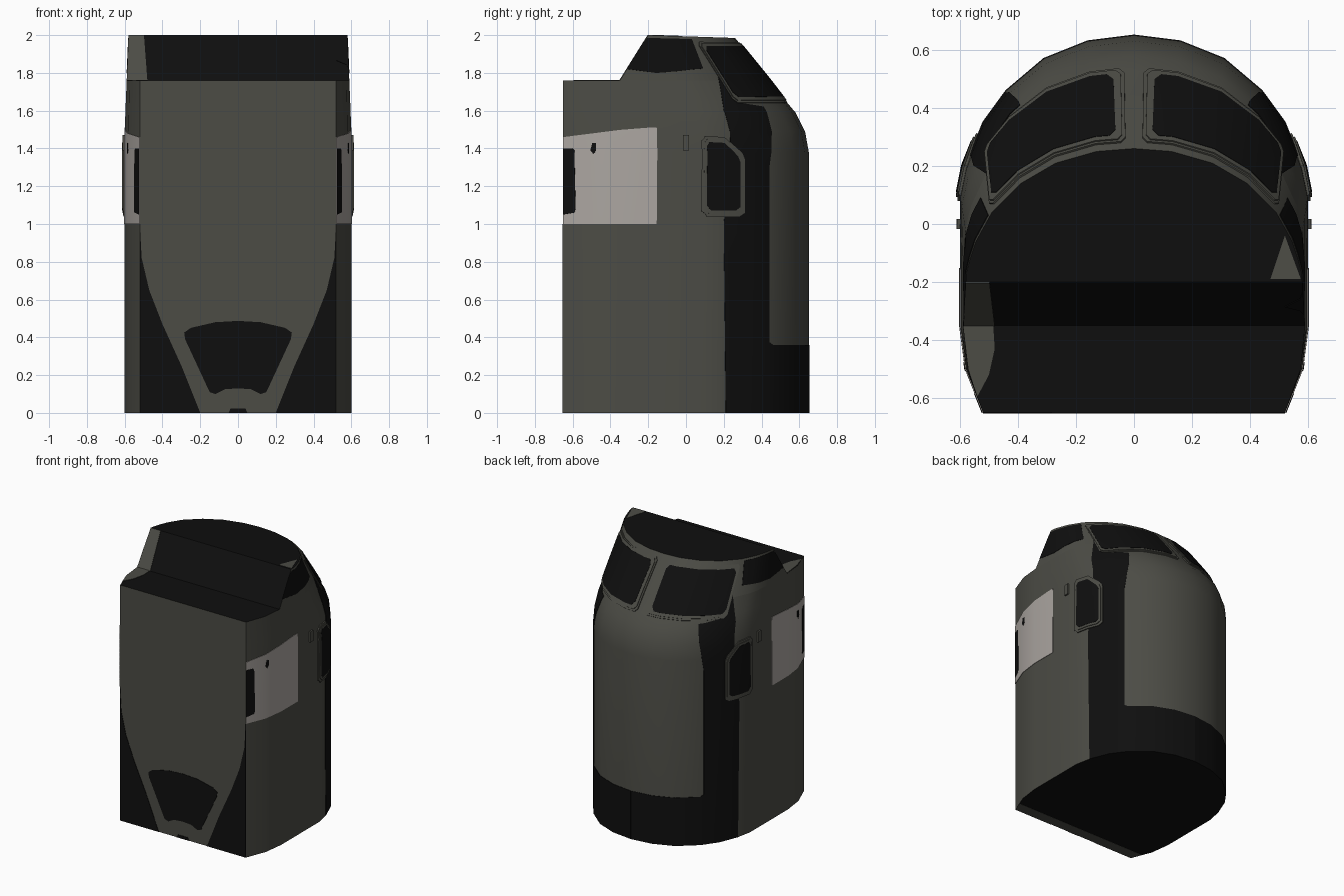
import bpy, bmesh, math
from mathutils import Vector

if "Cube" in bpy.data.objects:
    bpy.data.objects.remove(bpy.data.objects["Cube"])

def material(name, c):
    m = bpy.data.materials.new(name)
    m.diffuse_color = (*c, 1)
    m.use_nodes = True
    m.node_tree.nodes["Principled BSDF"].inputs["Base Color"].default_value = m.diffuse_color
    return m

OLIVE = material("olive_grey", (.072, .072, .060))
BLACK = material("black", (.0046, .0046, .0046))
LIGHT = material("light_grey", (.41, .38, .355))

# Half plan of the cab, from nose centre to front corner: wall and roof outlines
WALL = [(0, .65), (.16, .63), (.31, .57), (.44, .46), (.52, .35), (.58, .2),
        (.6, .1), (.6, -.1), (.6, -.35), (.58, -.5), (.52, -.65)]
ROOF = [(0, .26), (.13, .25), (.27, .21), (.39, .14), (.49, .04), (.545, -.06),
        (.565, -.12), (.578, -.17), (.58, -.35), (.57, -.5), (.52, -.65)]
# Height and blend from wall outline to roof outline
ROWS = [(0, 0), (1.38, 0), (1.49, .05), (1.59, .18), (1.65, .31), (1.76, .53), (2, 1)]


def skin(u, z):
    """Point on the right half of the cab at outline position u and height z."""
    u = min(max(u, 0), 10)
    z = min(max(z, 0), 2)
    i = min(int(u), 9)
    f = u - i
    for (z0, t0), (z1, t1) in zip(ROWS, ROWS[1:]):
        if z <= z1:
            t = t0 + (t1 - t0) * (z - z0) / (z1 - z0)
            break
    w = Vector(WALL[i]).lerp(Vector(WALL[i + 1]), f)
    r = Vector(ROOF[i]).lerp(Vector(ROOF[i + 1]), f)
    p = w.lerp(r, t)
    up = max(0, (z - 1.76) / .24)
    if up > 0:
        p.y = max(p.y, -.35 + .15 * up)
    return Vector((p.x, p.y, z - .033 * max(0, p.y + .2) * up))


def on_skin(side):
    def f(u, z, off):
        n = (skin(u - .02, z) - skin(u + .02, z)).cross(skin(u, z + .01) - skin(u, z - .01))
        p = skin(u, z)
        n.normalize()
        if n.x * p.x + n.y * (p.y + .1) < 0:
            n = -n
        p = p + n * off
        return Vector((p.x * side, p.y, p.z))
    return f


def u_at(y, z):
    """Outline position where the skin has depth y at height z."""
    lo, hi = 0, 10
    for _ in range(40):
        mid = (lo + hi) / 2
        if skin(mid, z).y > y:
            lo = mid
        else:
            hi = mid
    return lo


def finish(bm, name, mats):
    bmesh.ops.recalc_face_normals(bm, faces=bm.faces)
    me = bpy.data.meshes.new(name)
    bm.to_mesh(me)
    bm.free()
    ob = bpy.data.objects.new(name, me)
    bpy.context.collection.objects.link(ob)
    for m in mats:
        me.materials.append(m)
    bpy.ops.object.select_all(action='DESELECT')
    ob.select_set(True)
    bpy.context.view_layer.objects.active = ob
    bpy.ops.object.shade_smooth_by_angle(angle=math.radians(32))
    return ob


def plate(name, poly, f, mat, off=.003, bend=False):
    """Thin plate from a 2D polygon, cut along the skin's edges and laid on by f."""
    bm = bmesh.new()
    bm.faces.new([bm.verts.new((a, b, 0)) for a, b in poly])
    if bend:
        cuts = [((i, 0, 0), (1, 0, 0)) for i in range(1, 10)]
        cuts += [((0, z, 0), (0, 1, 0)) for z, _ in ROWS[1:-1]]
        for co, no in cuts:
            bmesh.ops.bisect_plane(bm, geom=bm.verts[:] + bm.edges[:] + bm.faces[:],
                                   plane_co=co, plane_no=no, dist=1e-5)
    top = bmesh.ops.extrude_face_region(bm, geom=bm.faces[:])["geom"]
    for v in top:
        if isinstance(v, bmesh.types.BMVert):
            v.co.z = 1
    for v in bm.verts:
        v.co = f(v.co.x, v.co.y, off * v.co.z)
    return finish(bm, name, [mat])


def loft(name, last, heights):
    """Cab section: mirrored outline rings joined upward, black on top and on the slope."""
    bm = bmesh.new()
    rings = []
    for z in heights:
        pts = [skin(i, z) for i in range(last + 1)]
        pts += [Vector((-p.x, p.y, p.z)) for p in pts[:0:-1]]
        rings.append([bm.verts.new(p) for p in pts])
    n = len(rings[0])
    for a, b in zip(rings, rings[1:]):
        for i in range(n):
            j = (i + 1) % n
            bm.faces.new((a[i], a[j], b[j], b[i]))
    bm.faces.new(rings[0])
    bm.faces.new(rings[-1])
    bmesh.ops.recalc_face_normals(bm, faces=bm.faces)
    for fc in bm.faces:
        slope = last == 8 and fc.normal.y < -.5
        fc.material_index = int(abs(fc.normal.z) > .9 or slope)
    return finish(bm, name, [OLIVE, BLACK])


# Main shell
loft("cab_body", 10, [z for z, _ in ROWS if z < 1.8])
loft("cab_roof", 8, [1.76, 2])

# Shapes given as (depth, height) on the side
BAND = [(.21, 0), (.2, 1), (.2, 1.6), (.17, 1.78), (.29, 1.64), (.41, 1.62),
        (.45, 1.4), (.44, 1.3), (.44, 0)]
ROOF_SIDE = [(-.285, 1.865), (-.16, 1.8), (.09, 1.825), (.03, 1.985), (-.205, 1.985)]
PANEL = [(-.65, 1), (-.155, 1), (-.155, 1.51), (-.2, 1.51), (-.65, 1.46)]
REAR_GLASS = [(-.65, 1.05), (-.59, 1.06), (-.583, 1.08), (-.59, 1.39), (-.6, 1.4), (-.65, 1.4)]
DOT = [(-.505, 1.39), (-.49, 1.37), (-.475, 1.39), (-.475, 1.43), (-.495, 1.43)]
FRAME = [(.08, 1.07), (.11, 1.04), (.28, 1.04), (.31, 1.06), (.31, 1.34), (.295, 1.375),
         (.2, 1.46), (.1, 1.465), (.08, 1.44)]
KNOB = [(-.017, 1.39), (.017, 1.39), (.017, 1.47), (-.017, 1.47)]


def shrink(poly, kx, ky):
    cx = (min(p[0] for p in poly) + max(p[0] for p in poly)) / 2
    cy = (min(p[1] for p in poly) + max(p[1] for p in poly)) / 2
    return [(cx + (x - cx) * kx, cy + (y - cy) * ky) for x, y in poly]


def windscreen(u0, u1, z0, z1, cu, cz):
    return [(u0 + cu, z0), (u1 - cu, z0), (u1, z0 + cz), (u1, z1 - cz),
            (u1 - cu, z1), (u0 + cu, z1), (u0, z1 - cz), (u0, z0 + cz)]


for side, tag in ((1, "right"), (-1, "left")):
    f = on_skin(side)
    for name, poly, mat, off in (
            ("side_band", BAND, BLACK, .003), ("roof_side", ROOF_SIDE, BLACK, .003),
            ("side_panel", PANEL, LIGHT, .003), ("rear_glass", REAR_GLASS, BLACK, .005),
            ("lock", DOT, BLACK, .005), ("side_frame", FRAME, OLIVE, .009),
            ("side_frame_lip", shrink(FRAME, .88, .93), OLIVE, .014),
            ("side_glass", shrink(FRAME, .76, .85), BLACK, .016),
            ("knob", KNOB, OLIVE, .012)):
        plate(f"{name}_{tag}", [(u_at(y, z), z) for y, z in poly], f, mat, off, True)
    # Nose skirt and windscreens, as (outline position, height)
    plate(f"skirt_{tag}", [(0, 0), (3.25, 0), (3.25, .38), (3, .36), (0, .36)], f, BLACK, .0028, True)
    for name, args, mat, off in (
            ("windscreen_frame", (.22, 4.02, 1.64, 1.97, .12, .02), OLIVE, .007),
            ("windscreen_lip", (.3, 3.98, 1.65, 1.962, .12, .02), OLIVE, .012),
            ("windscreen_glass", (.47, 3.88, 1.667, 1.945, .15, .025), BLACK, .014)):
        plate(f"{name}_{tag}", windscreen(*args), f, mat, off, True)
    # Black lower corners of the front wall
    corner = [(.2, 0), (.3, .25), (.4, .47), (.47, .65), (.51, .82), (.52, 1), (.52, 0)]
    plate(f"front_corner_{tag}", [(x * side, z) for x, z in corner],
          lambda x, z, o: Vector((x, -.65 - o, z)), BLACK)

# Front wall opening and foot mark
half = [(.12, .1), (.15, .11), (.28, .39), (.285, .425), (.25, .45), (.12, .48)]
hole = [(0, .13), (.07, .125)] + half + [(0, .487)]
hole += [(-x, z) for x, z in half[::-1]] + [(-.07, .125)]
front = lambda x, z, o: Vector((x, -.65 - o, z))
plate("front_opening", hole, front, BLACK)
plate("front_foot_mark", [(-.05, 0), (.05, 0), (.04, .022), (-.04, .022)], front, BLACK)

# Olive patches on ledge, slope, roof and underside
plate("ledge_patch", [(-.588, -.352), (-.485, -.352), (-.48, -.43), (-.5, -.52), (-.54, -.595), (-.57, -.5)],
      lambda x, y, o: Vector((x, y, 1.76 + o)), OLIVE)
plate("slope_patch", [(-.588, 0), (-.48, 0), (-.498, 1), (-.58, 1)],
      lambda x, t, o: Vector((x, -.35 + .15 * t - o, 1.76 + .24 * t + o * .5)), OLIVE)
plate("roof_patch", [(.52, -.04), (.47, -.19), (.575, -.19)],
      lambda x, y, o: Vector((x, y, 2 - .033 * max(0, y + .2) + o)), OLIVE, .002)
plate("floor_strip", [(-.52, -.649), (.52, -.649), (.55, -.57), (-.55, -.57)],
      lambda x, y, o: Vector((x, y, -o)), OLIVE, .001)
